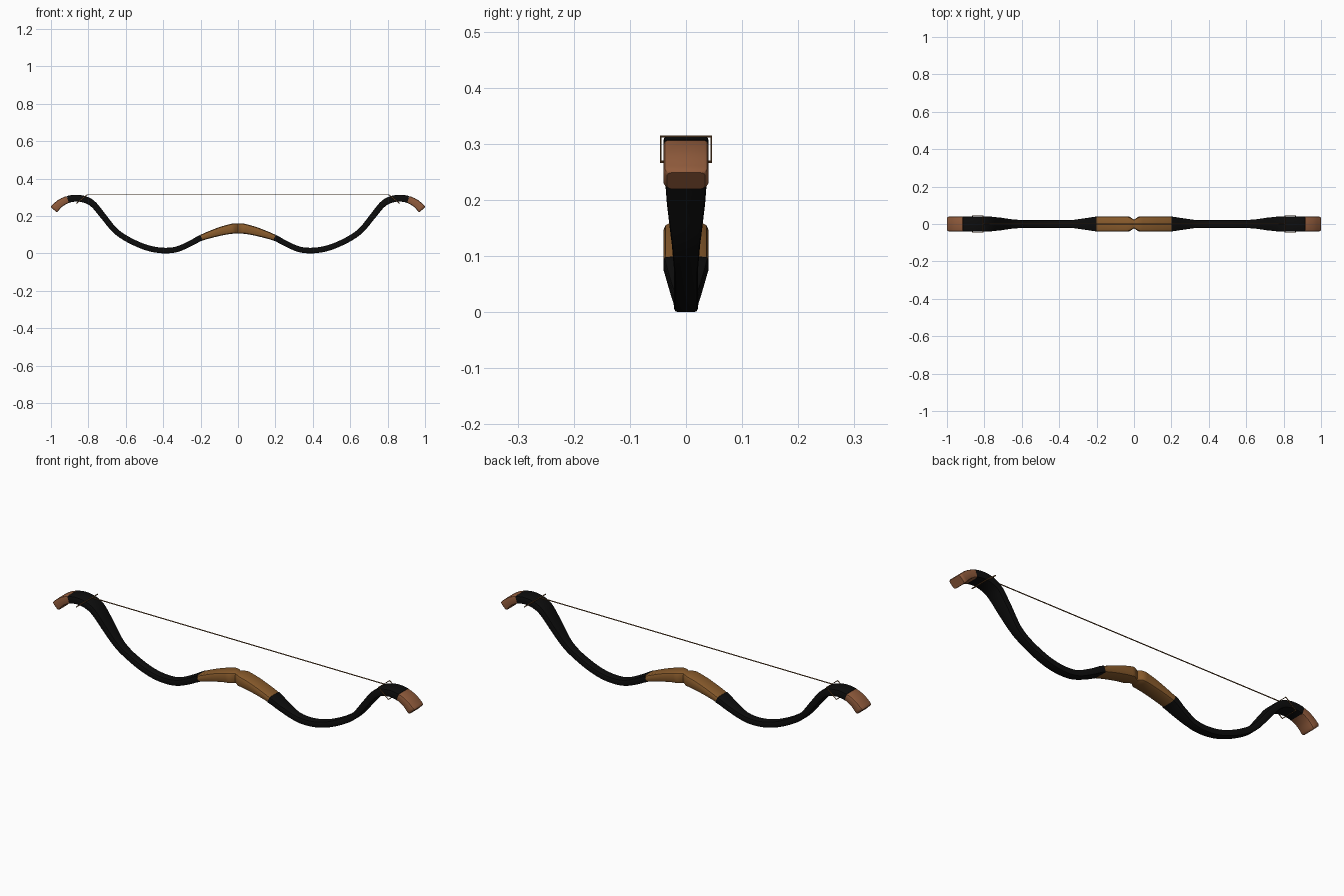
import bpy, bmesh
from math import radians
from mathutils import Vector

if "Cube" in bpy.data.objects:
    bpy.data.objects.remove(bpy.data.objects["Cube"])

def material(name, rgb):
    m = bpy.data.materials.new(name)
    m.diffuse_color = (*rgb, 1)
    m.use_nodes = True
    m.node_tree.nodes["Principled BSDF"].inputs["Base Color"].default_value = m.diffuse_color
    return m

BLACK = material("black_limb", (0.004, 0.004, 0.004))
WOOD = material("grip_wood", (0.25, 0.105, 0.025))
HORN = material("tip_horn", (0.28, 0.105, 0.045))
CORD = material("cord", (0.2, 0.09, 0.03))

# Half of the bow: x, z, half width, half thickness
PATH = [(0, .133, .023, .027), (.03, .132, .04, .027), (.1, .116, .04, .023),
        (.195, .084, .04, .016), (.25, .055, .032, .015), (.32, .024, .022, .015),
        (.38, .015, .021, .015), (.45, .021, .021, .015), (.52, .042, .021, .015),
        (.60, .081, .021, .015), (.66, .125, .025, .015), (.72, .198, .034, .016),
        (.77, .259, .039, .017), (.81, .285, .04, .018), (.86, .295, .04, .018),
        (.91, .288, .04, .019), (.95, .268, .04, .021), (.979, .241, .04, .023),
        (.986, .234, .034, .021)]
GRIP_END, LIMB_END, STEPS = 3, 15, 5

def spline():
    """Smooth centre line, with linearly blended widths."""
    pts = [Vector(p) for p in PATH]
    first = Vector((-pts[1][0], *pts[1][1:]))
    ext = [first] + pts + [2 * pts[-1] - pts[-2]]
    out = []
    for i in range(1, len(ext) - 2):
        a, b, c, d = ext[i - 1:i + 3]
        for s in range(STEPS):
            t = s / STEPS
            p = .5 * (2*b + (c - a)*t + (2*a - 5*b + 4*c - d)*t*t + (3*b - a - 3*c + d)*t**3)
            lin = b.lerp(c, t)
            out.append((p[0], p[1], lin[2], lin[3]))
    return out + [PATH[-1]]

LINE = spline()

def finish(ob, mat, angle=35):
    ob.data.materials.append(mat)
    bpy.ops.object.select_all(action='DESELECT')
    ob.select_set(True)
    bpy.context.view_layer.objects.active = ob
    bpy.ops.object.shade_smooth_by_angle(angle=radians(angle))

def mirror(ob):
    ob.modifiers.new("Mirror", 'MIRROR').use_axis[0] = True

def section(w, t, c):
    """Rectangle with cut corners."""
    k, h = min(c, w * .45), min(c, t * .7)
    return [(w, t - h), (w - k * .3, t - h * .3), (w - k, t), (k - w, t), (k * .3 - w, t - h * .3),
            (-w, t - h), (-w, h - t), (k * .3 - w, h * .3 - t), (k - w, -t), (w - k, -t),
            (w - k * .3, h * .3 - t), (w, h - t)]

def loft(name, stations, mat, corner):
    bm = bmesh.new()
    rings = []
    for i, (x, z, w, t) in enumerate(stations):
        p, q = stations[max(i - 1, 0)], stations[min(i + 1, len(stations) - 1)]
        d = Vector((q[0] - p[0], q[1] - p[1])).normalized()
        rings.append([bm.verts.new((x - d.y * v, u, z + d.x * v)) for u, v in section(w, t, corner)])
    for a, b in zip(rings, rings[1:]):
        for j in range(len(a)):
            k = (j + 1) % len(a)
            bm.faces.new((a[j], a[k], b[k], b[j]))
    bm.faces.new(rings[0])
    bm.faces.new(rings[-1][::-1])
    bmesh.ops.recalc_face_normals(bm, faces=bm.faces)
    me = bpy.data.meshes.new(name)
    bm.to_mesh(me)
    bm.free()
    ob = bpy.data.objects.new(name, me)
    bpy.context.collection.objects.link(ob)
    finish(ob, mat)
    return ob

# Wooden grip with the waist in the middle
half = LINE[:GRIP_END * STEPS + 1]
loft("grip", [(-x, z, w, t) for x, z, w, t in half[:0:-1]] + half, WOOD, .012)

# Recurved limbs and horn tips, mirrored
mirror(loft("limbs", LINE[GRIP_END * STEPS:LIMB_END * STEPS + 1], BLACK, .006))
mirror(loft("tips", LINE[LIMB_END * STEPS:], HORN, .008))

def cord(name, points, closed, radius):
    cu = bpy.data.curves.new(name, 'CURVE')
    cu.dimensions = '3D'
    cu.bevel_depth, cu.bevel_resolution, cu.use_fill_caps = radius, 1, True
    sp = cu.splines.new('POLY')
    sp.points.add(len(points) - 1)
    for p, co in zip(sp.points, points):
        p.co = (*co, 1)
    sp.use_cyclic_u = closed
    ob = bpy.data.objects.new(name, cu)
    bpy.context.collection.objects.link(ob)
    bpy.ops.object.select_all(action='DESELECT')
    ob.select_set(True)
    bpy.context.view_layer.objects.active = ob
    bpy.ops.object.convert(target='MESH')
    ob = bpy.context.object
    finish(ob, CORD, 50)
    return ob

# Bowstring and the tilted loops that hold it on the limbs
cord("bowstring", [(-.807, 0, .313), (.807, 0, .313)], False, .0025)
mirror(cord("string_loops", [(.807, -.045, .313), (.807, .045, .313),
                             (.863, .045, .268), (.863, -.045, .268)], True, .0025))
